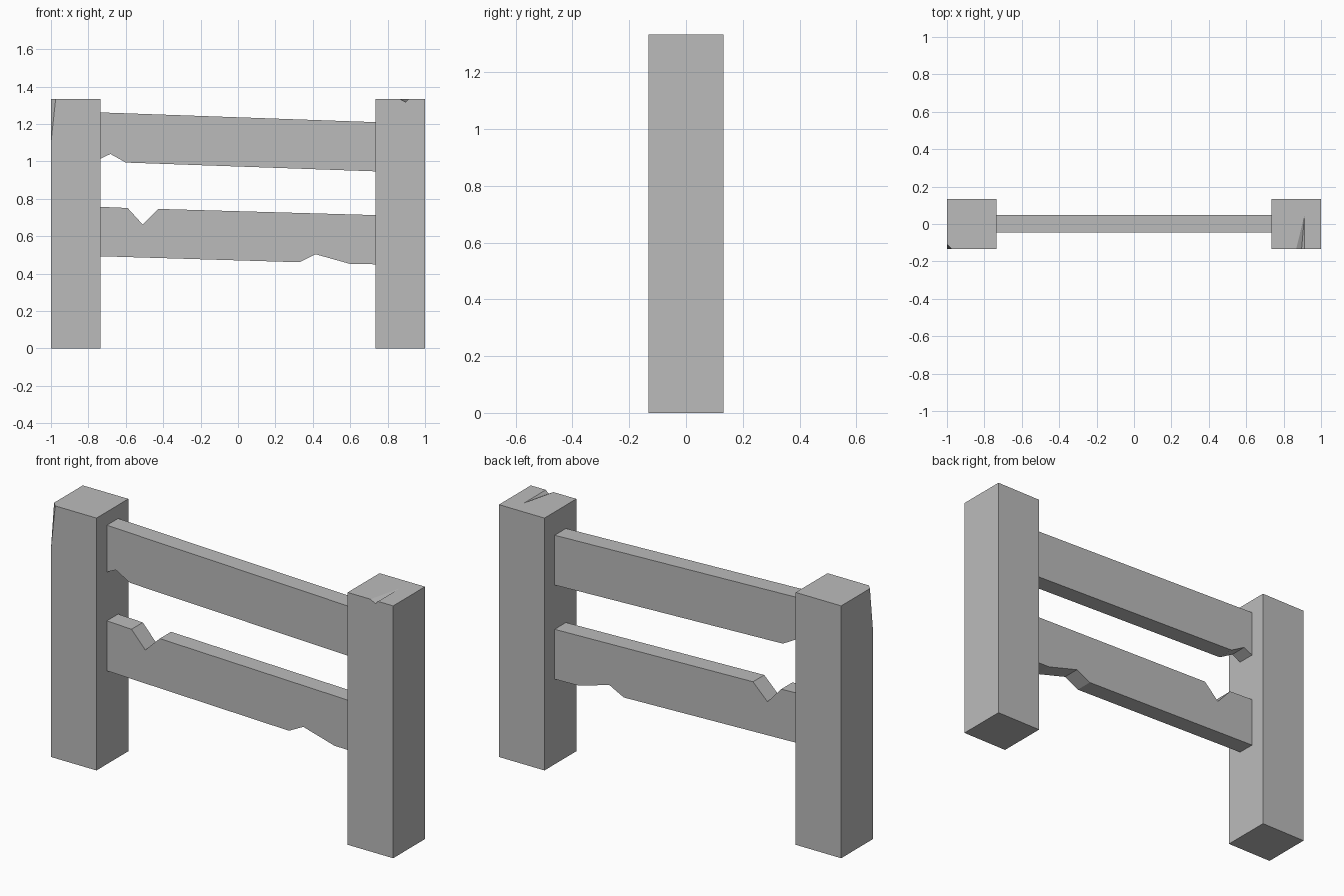
import bpy, bmesh
from mathutils import Vector

if "Cube" in bpy.data.objects:
    bpy.data.objects.remove(bpy.data.objects["Cube"])

POST_W, POST_H = 0.266, 1.333
HALF = POST_W / 2
INNER = 1 - POST_W

grey = bpy.data.materials.new("plain grey")
grey.use_nodes = True
grey.diffuse_color = (0.5, 0.5, 0.5, 1)
grey.node_tree.nodes["Principled BSDF"].inputs["Base Color"].default_value = (0.5, 0.5, 0.5, 1)


def finish(name, bm):
    bmesh.ops.recalc_face_normals(bm, faces=bm.faces)
    mesh = bpy.data.meshes.new(name)
    bm.to_mesh(mesh)
    bm.free()
    mesh.materials.append(grey)
    obj = bpy.data.objects.new(name, mesh)
    bpy.context.collection.objects.link(obj)
    return obj


def post_block(x):
    bm = bmesh.new()
    bmesh.ops.create_cube(bm, size=1)
    for v in bm.verts:
        v.co = (x + v.co.x * POST_W, v.co.y * POST_W, (v.co.z + 0.5) * POST_H)
    return bm


def rail(name, outline, front=-0.046, back=0.048):
    # Extrude a front outline through the plank thickness
    bm = bmesh.new()
    face = bm.faces.new([bm.verts.new((x, front, z)) for x, z in outline])
    out = bmesh.ops.extrude_face_region(bm, geom=[face])
    moved = [g for g in out["geom"] if isinstance(g, bmesh.types.BMVert)]
    bmesh.ops.translate(bm, verts=moved, vec=(0, back - front, 0))
    return finish(name, bm)


# Right post: a thin sliver is chipped off the outer front corner
bm = post_block(-1 + HALF)
a, b, c = (Vector(p) for p in ((-0.975, -HALF, POST_H), (-1, -HALF, 1.1), (-1, -0.107, POST_H)))
normal = (b - a).cross(c - a)
if normal.dot(Vector((-1, -HALF, POST_H)) - a) < 0:
    normal.negate()
cut = bmesh.ops.bisect_plane(bm, geom=bm.verts[:] + bm.edges[:] + bm.faces[:],
                             plane_co=a, plane_no=normal, clear_outer=True)
bmesh.ops.holes_fill(bm, edges=[e for e in bm.edges if e.is_boundary])
finish("right_post", bm)

# Left post: a tapering crack runs back from the front edge of the top
bm = post_block(1 - HALF)
top = next(f for f in bm.faces if f.normal.z > 0.9 or f.calc_center_median().z > POST_H - 0.01)
front = next(f for f in bm.faces if f.calc_center_median().y < -HALF + 0.01)
bmesh.ops.delete(bm, geom=[top, front], context="FACES_ONLY")


def corner(x, y, z):
    return min(bm.verts, key=lambda v: (v.co - Vector((x, y, z))).length)


ftl, ftr = corner(INNER, -HALF, POST_H), corner(1, -HALF, POST_H)
fbl, fbr = corner(INNER, -HALF, 0), corner(1, -HALF, 0)
btl, btr = corner(INNER, HALF, POST_H), corner(1, HALF, POST_H)
lip_a = bm.verts.new((0.867, -HALF, POST_H))
low = bm.verts.new((0.896, -HALF, 1.317))
lip_b = bm.verts.new((0.912, -HALF, POST_H))
tip = bm.verts.new((0.912, 0.05, POST_H))
for old in [e for e in bm.edges if set(e.verts) == {ftl, ftr}]:
    bm.edges.remove(old)
for loop in ((ftl, lip_a, tip, lip_b, ftr, btr, btl),
             (fbl, fbr, ftr, lip_b, low, lip_a, ftl),
             (lip_a, low, tip), (low, lip_b, tip)):
    bm.faces.new(loop)
finish("left_post", bm)

# Sagging rails with broken notches
rail("upper_rail", [(-INNER, 1.262), (INNER, 1.21), (INNER, 0.947),
                    (-0.6, 0.994), (-0.682, 1.04), (-INNER, 1.015)])
rail("lower_rail", [(-INNER, 0.757), (-0.59, 0.751), (-0.51, 0.663), (-0.425, 0.746),
                    (INNER, 0.713), (INNER, 0.45), (0.596, 0.453), (0.414, 0.504),
                    (0.33, 0.461), (-INNER, 0.493)])
